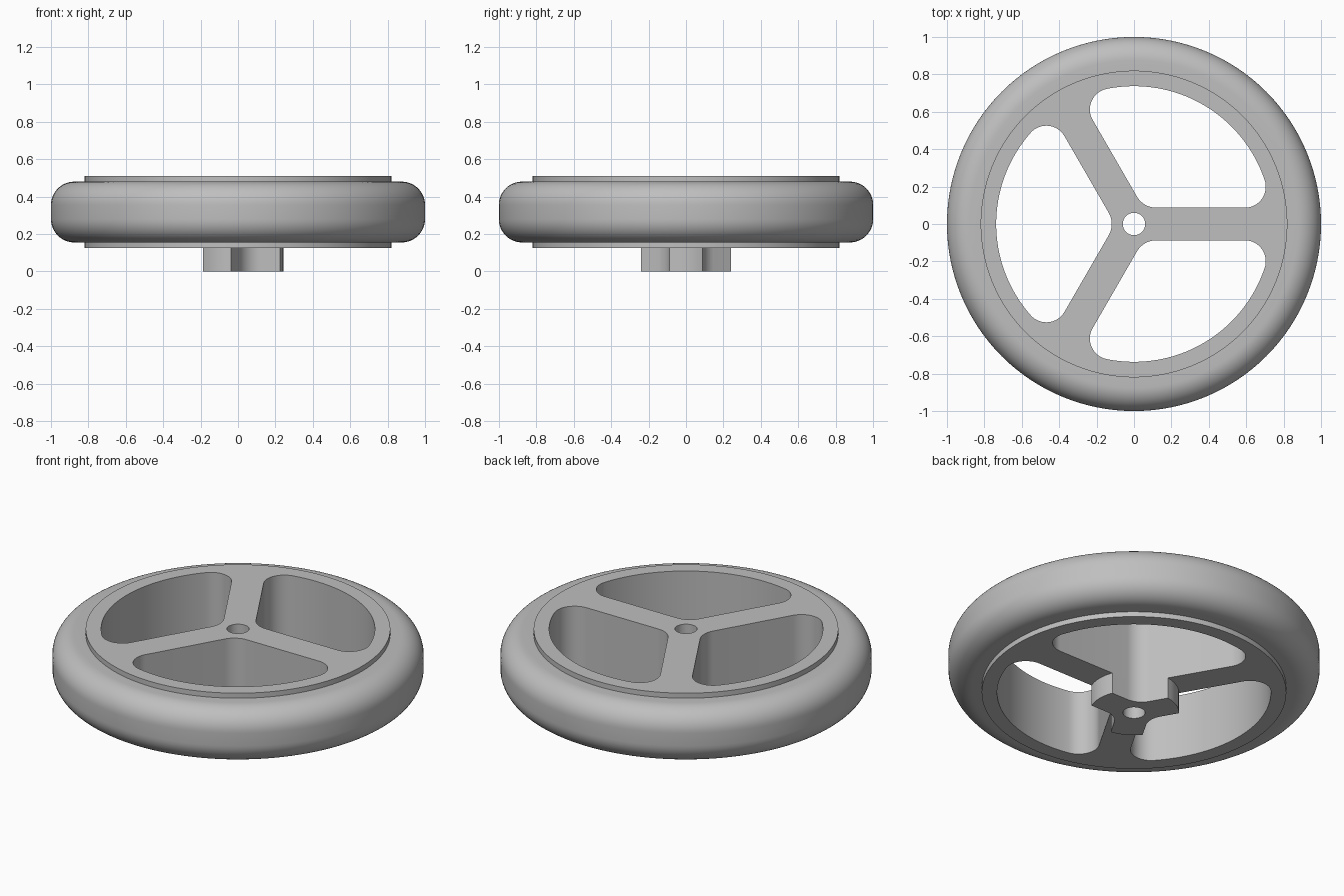
import bpy
import bmesh
from math import sin, cos, asin, atan2, hypot, radians, sqrt, pi

cube = bpy.data.objects.get("Cube")
if cube:
    bpy.data.objects.remove(cube, do_unlink=True)

THIRD = 2 * pi / 3
SPOKE = 0.087           # half width of a spoke
RIM_IN = 0.737          # inner radius of the rim
RIM_OUT = 0.82          # radius where the rim meets the tyre
BORE = 0.06
BOSS = 0.242            # reach of the boss arms
INNER_FILLET = 0.12
OUTER_FILLET = 0.112

grey = bpy.data.materials.new("plain grey")
grey.use_nodes = True
colour = (0.52, 0.52, 0.52, 1)
grey.diffuse_color = colour
shader = grey.node_tree.nodes["Principled BSDF"]
shader.inputs["Base Color"].default_value = colour
shader.inputs["Roughness"].default_value = 0.6


def arc(cx, cy, r, a0, a1, n):
    return [(cx + r * cos(a0 + (a1 - a0) * i / n), cy + r * sin(a0 + (a1 - a0) * i / n))
            for i in range(n + 1)]


def turn(points, a):
    return [(x * cos(a) - y * sin(a), x * sin(a) + y * cos(a)) for x, y in points]


def finish(obj):
    bpy.ops.object.select_all(action='DESELECT')
    obj.select_set(True)
    bpy.context.view_layer.objects.active = obj
    obj.data.materials.clear()
    obj.data.materials.append(grey)
    bm = bmesh.new()
    bm.from_mesh(obj.data)
    bmesh.ops.remove_doubles(bm, verts=bm.verts, dist=0.0001)
    bmesh.ops.recalc_face_normals(bm, faces=bm.faces)
    bm.to_mesh(obj.data)
    bm.free()
    bpy.ops.object.shade_smooth_by_angle(angle=radians(30))


def plate(name, outlines, z0, z1):
    """Extrude closed outlines; inner ones become holes."""
    curve = bpy.data.curves.new(name, 'CURVE')
    curve.dimensions = '2D'
    curve.fill_mode = 'BOTH'
    curve.extrude = (z1 - z0) / 2
    for points in outlines:
        spline = curve.splines.new('POLY')
        spline.points.add(len(points) - 1)
        for p, (x, y) in zip(spline.points, points):
            p.co = (x, y, 0, 1)
        spline.use_cyclic_u = True
    source = bpy.data.objects.new(name + "_outline", curve)
    bpy.context.collection.objects.link(source)
    bpy.context.view_layer.update()
    mesh = bpy.data.meshes.new_from_object(
        source.evaluated_get(bpy.context.evaluated_depsgraph_get()))
    bpy.data.objects.remove(source, do_unlink=True)
    obj = bpy.data.objects.new(name, mesh)
    bpy.context.collection.objects.link(obj)
    for v in mesh.vertices:
        v.co.z += (z0 + z1) / 2
    finish(obj)


# Fillet between neighbouring spokes, and corner fillet against the rim
d = (SPOKE + INNER_FILLET) / sin(pi / 3)
ix, iy = d * cos(pi / 3), d * sin(pi / 3)
cy = SPOKE + OUTER_FILLET
cx = sqrt((RIM_IN - OUTER_FILLET) ** 2 - cy ** 2)
phi = atan2(cy, cx)
reach = hypot(cx, cy)

# Rounded window between two spokes
window = (arc(ix, iy, INNER_FILLET, radians(210), radians(270), 12)
          + arc(cx, cy, OUTER_FILLET, -pi / 2, phi, 16)
          + arc(0, 0, RIM_IN, phi, THIRD - phi, 32)[1:-1]
          + arc(reach * cos(THIRD - phi), reach * sin(THIRD - phi),
                OUTER_FILLET, THIRD - phi, radians(210), 16))
bore = arc(0, 0, BORE, 0, 2 * pi, 40)[:-1]
rim = arc(0, 0, RIM_OUT, 0, 2 * pi, 128)[:-1]
plate("spoked_hub", [rim, bore] + [turn(window, k * THIRD) for k in range(3)], 0.125, 0.51)

# Three-armed boss under the hub
half = asin(SPOKE / BOSS)
arm = (arc(0, 0, BOSS, -half, half, 8)
       + arc(ix, iy, INNER_FILLET, radians(-90), radians(-150), 12))
boss = [p for k in range(3) for p in turn(arm, k * THIRD)]
plate("lower_boss", [boss, bore], 0, 0.125)

# Tyre with rounded shoulders, spun around the axle
R, LOW, HIGH = 0.125, 0.155, 0.48
profile = ([(RIM_OUT, LOW)] + arc(1 - R, LOW + R, R, -pi / 2, 0, 12)
           + arc(1 - R, HIGH - R, R, 0, pi / 2, 12) + [(RIM_OUT, HIGH)])
bm = bmesh.new()
verts = [bm.verts.new((x, 0, z)) for x, z in profile]
edges = [bm.edges.new((a, b)) for a, b in zip(verts, verts[1:] + verts[:1])]
bmesh.ops.spin(bm, geom=verts + edges, cent=(0, 0, 0), axis=(0, 0, 1),
               angle=2 * pi, steps=128)
mesh = bpy.data.meshes.new("tyre")
bm.to_mesh(mesh)
bm.free()
tyre = bpy.data.objects.new("tyre", mesh)
bpy.context.collection.objects.link(tyre)
finish(tyre)
